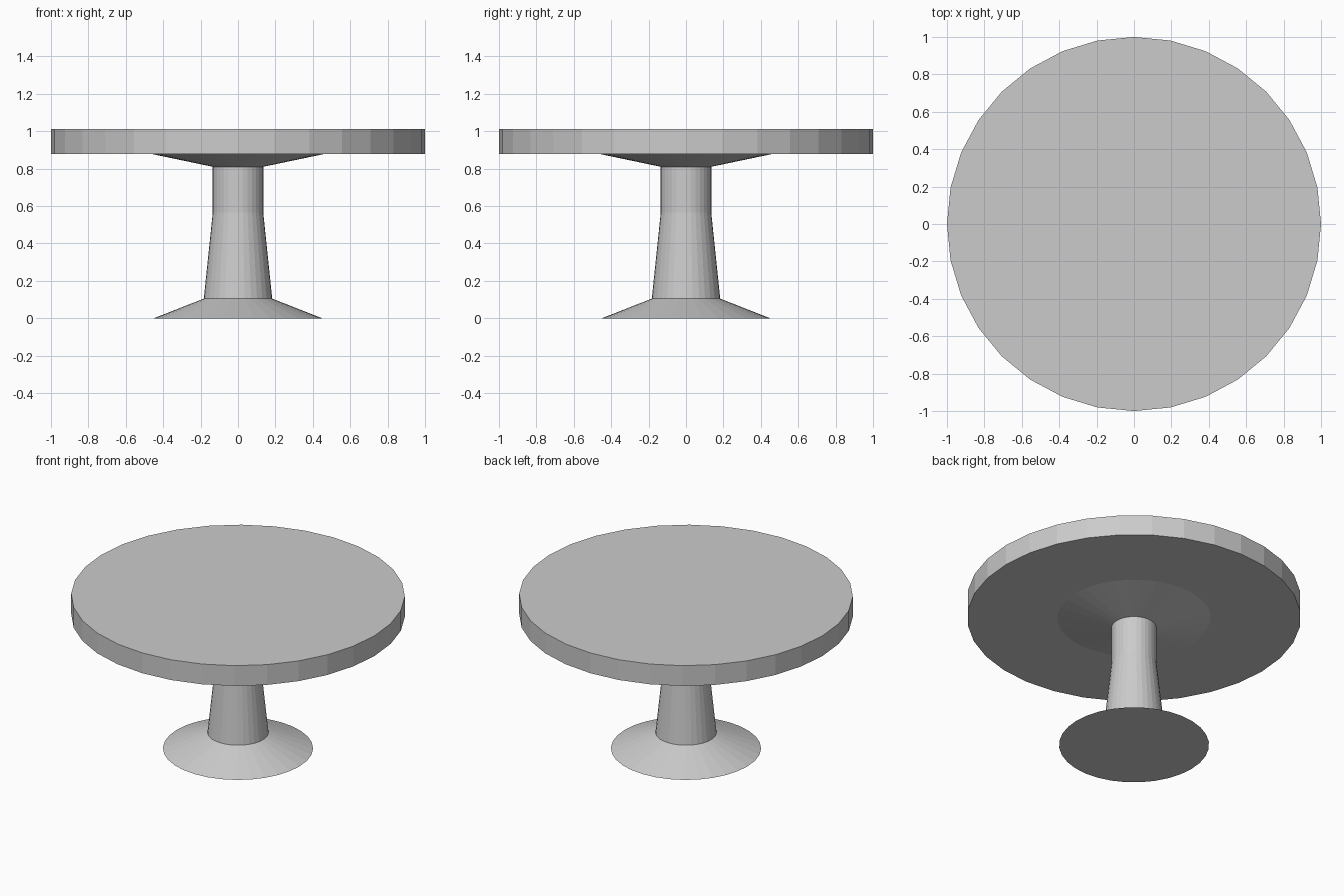
import bpy, bmesh
from math import cos, sin, tau

if "Cube" in bpy.data.objects:
    bpy.data.objects.remove(bpy.data.objects["Cube"])

SIDES = 32


def lathe(name, profile):
    """Closed solid of revolution from (radius, z) points, bottom to top."""
    bm = bmesh.new()
    rings = [[bm.verts.new((r * cos(tau * i / SIDES), r * sin(tau * i / SIDES), z))
              for i in range(SIDES)] for r, z in profile]
    for low, high in zip(rings, rings[1:]):
        for i in range(SIDES):
            j = (i + 1) % SIDES
            bm.faces.new((low[i], low[j], high[j], high[i]))
    bm.faces.new(rings[0][::-1])
    bm.faces.new(rings[-1])
    mesh = bpy.data.meshes.new(name)
    bm.to_mesh(mesh)
    bm.free()
    obj = bpy.data.objects.new(name, mesh)
    bpy.context.collection.objects.link(obj)
    return obj


# Pedestal: sloped foot, tapered column, flared support under the top
lathe("pedestal", [(0.45, 0), (0.183, 0.105), (0.135, 0.565),
                   (0.135, 0.81), (0.46, 0.878)])

# Round table top
lathe("table_top", [(1, 0.878), (1, 1.012)])
